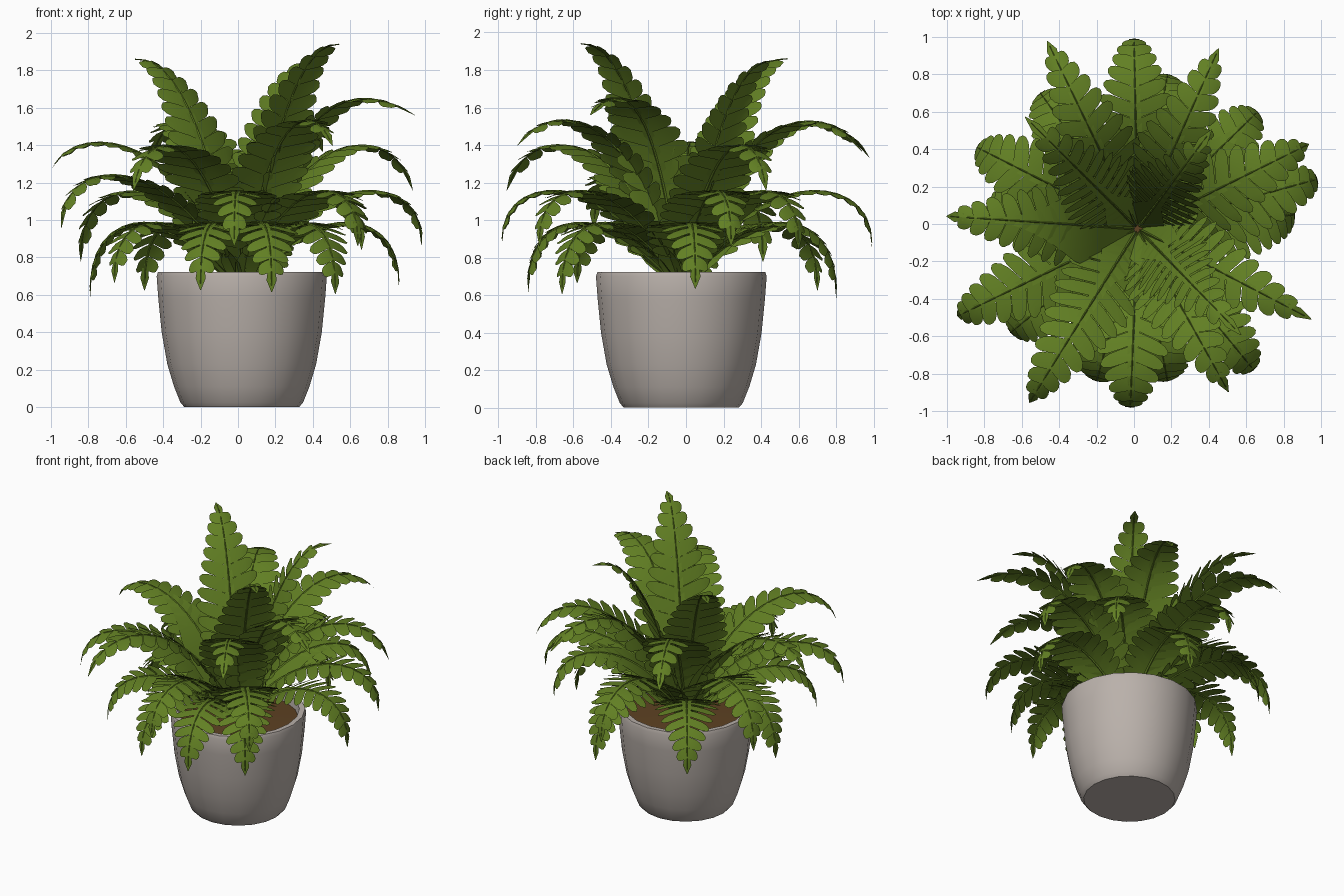
import bpy, bmesh, math
from mathutils import Vector

cube = bpy.data.objects.get("Cube")
if cube:
    bpy.data.objects.remove(cube, do_unlink=True)

CENTRE = Vector((0.02, -0.025, 0))


def material(name, rgb):
    m = bpy.data.materials.new(name)
    m.use_nodes = True
    m.diffuse_color = (*rgb, 1)
    m.node_tree.nodes["Principled BSDF"].inputs["Base Color"].default_value = (*rgb, 1)
    return m


LEAF = material("leaf green", (0.122, 0.215, 0.017))
CLAY = material("warm grey clay", (0.49, 0.44, 0.405))
SOIL = material("brown soil", (0.11, 0.053, 0.016))


def finish(bm, name, mat, angle):
    mesh = bpy.data.meshes.new(name)
    bm.to_mesh(mesh)
    bm.free()
    mesh.materials.append(mat)
    ob = bpy.data.objects.new(name, mesh)
    bpy.context.collection.objects.link(ob)
    bpy.ops.object.select_all(action='DESELECT')
    ob.select_set(True)
    bpy.context.view_layer.objects.active = ob
    bpy.ops.object.shade_smooth_by_angle(angle=math.radians(angle))
    return ob


def lathe(name, profile, mat, sides=20):
    bm = bmesh.new()
    verts = [bm.verts.new(CENTRE + Vector((r, 0, z))) for r, z in profile]
    edges = [bm.edges.new(p) for p in zip(verts, verts[1:])]
    bmesh.ops.spin(bm, geom=verts + edges, cent=CENTRE, axis=(0, 0, 1),
                   angle=2 * math.pi, steps=sides, use_duplicate=False)
    bmesh.ops.remove_doubles(bm, verts=bm.verts, dist=0.001)
    bmesh.ops.recalc_face_normals(bm, faces=bm.faces)
    return finish(bm, name, mat, 38)


# Pot with an open rim, and the soil inside it
lathe("pot", [(0, 0), (0.307, 0), (0.328, 0.025), (0.362, 0.11), (0.398, 0.23), (0.428, 0.4),
              (0.446, 0.58), (0.455, 0.7), (0.448, 0.722), (0.41, 0.72), (0.4, 0.62)], CLAY)
lathe("soil", [(0.405, 0.655), (0.2, 0.665), (0, 0.67)], SOIL)


def width_at(s):
    """Half width of the frond at fraction s of its length."""
    if s < 0.44:
        t = s / 0.44
        return 0.04 + 0.192 * t * (2 - t)
    return 0.232 - 0.205 * ((s - 0.44) / 0.56) ** 1.25


def frond(name, tip, controls, web, pitch=0.064):
    """Build one frond; its blade stays uncut up to the fraction web of its length."""
    tip = Vector(tip)
    out = Vector((tip.x - CENTRE.x, tip.y - CENTRE.y, 0))
    reach = out.length
    out.normalize()
    side = Vector((-out.y, out.x, 0))
    ctrl = [Vector((0.015, 0.64)), *controls(reach, tip.z), Vector((reach, tip.z))]

    def bezier(t):
        a, b, c, d = ctrl
        u = 1 - t
        return a * u ** 3 + b * (3 * u * u * t) + c * (3 * u * t * t) + d * t ** 3

    # Even spacing along the arching path
    fine = [bezier(i / 60) for i in range(61)]
    lengths = [0.0]
    for p, q in zip(fine, fine[1:]):
        lengths.append(lengths[-1] + (q - p).length)
    total = lengths[-1]

    def point(s, across, lift=0.0):
        want = max(0.0, min(s, 1.0)) * total
        i = next((k for k in range(60) if lengths[k + 1] >= want), 59)
        f = min(1.0, (want - lengths[i]) / (lengths[i + 1] - lengths[i]))
        p = fine[i].lerp(fine[i + 1], f)
        d = (fine[i + 1] - fine[i]).normalized()
        p = p + d * max(0.0, s - 1) * total + Vector((-d.y, d.x)) * lift
        return CENTRE + out * p.x + side * across + Vector((0, 0, p.y))

    bm = bmesh.new()

    def strip(rows):
        rings = [[bm.verts.new(p) for p in row] for row in rows]
        for a, b in zip(rings, rings[1:]):
            for i in range(len(a) - 1):
                bm.faces.new((a[i], b[i], b[i + 1], a[i + 1]))

    # Midrib: a raised ridge over a web of blade that narrows outward
    steps = [i / 20 for i in range(21)]
    strip([[point(s, x * (0.011 - 0.008 * s), z * (0.011 - 0.008 * s))
            for x, z in ((1, -0.3), (0, 1), (-1, -0.3), (0, -1), (1, -0.3))] for s in steps])
    strip([[point(s, k * width_at(s) * max(0.16, min(0.92, 0.92 - 2.4 * (s - web))))
            for k in (1, 0, -1)] for s in steps])

    # Leaflets: paired tapering blades swept toward the tip
    first = web + 0.05
    for n in range(int((0.99 - first) / pitch)):
        s0 = first + pitch * n
        w = width_at(s0)
        for sgn in (1, -1):
            rows = []
            for f, chord in ((0, 0.47), (0.35, 0.5), (0.7, 0.47), (0.9, 0.34), (1, 0.1)):
                mid = s0 + f * w * 0.4 / total
                rows.append([point(mid + k * chord * pitch, sgn * f * w,
                                   0.004 * k - 0.018 * f * f) for k in (-sgn, 0, sgn)])
            strip(rows)

    # Pointed end leaflet
    strip([[point(s, k * w) for k in (1, 0, -1)]
           for s, w in ((0.93, 0.02), (0.975, 0.028), (1.03, 0.002))])
    return finish(bm, name, LEAF, 50)


def arching(apex, spread=1.0, start=0.36):
    def controls(reach, z):
        high = apex + (apex - (0.64 + z) / 2) / 3
        return Vector((start * reach, high)), Vector((spread * reach, high))
    return controls


def upright(reach, z):
    return Vector((0.25 * reach, 1.25)), Vector((0.53 * reach, z + 0.02))


# Fronds by tier: name, curve, uncut fraction, tips
TIERS = [
    ("upright_frond", upright, 0.08,
     [(0.54, -0.56, 1.94), (-0.55, 0.54, 1.86), (0.39, 0.47, 1.85)]),
    ("high_frond", arching(1.48, 0.8, 0.3), 0.1,
     [(0.44, 0.91, 1.4), (-0.45, 0.95, 1.37), (0.49, -0.87, 1.43)]),
    ("raised_frond", arching(1.575, 0.7, 0.3), 0.1, [(0.91, -0.49, 1.58)]),
    ("middle_frond", arching(1.375, 0.88, 0.32), 0.1,
     [(0.92, 0.42, 1.2), (-0.55, -0.94, 1.2)]),
    ("broad_middle_frond", arching(1.375, 0.88, 0.32), 0.42, [(-0.98, 0.04, 1.3)]),
    ("side_frond", arching(1.23, 0.97), 0.1, [(-0.94, -0.49, 1.0)]),
    ("lower_frond", arching(1.15), 0.1,
     [(0, 0.99, 0.88), (-0.02, -0.98, 0.9), (0.98, 0.24, 0.9), (0.64, -0.78, 0.9),
      (-0.84, 0.41, 0.82)]),
    ("broad_lower_frond", arching(1.15), 0.42, [(0.66, 0.6, 0.88)]),
    ("drooping_frond", arching(0.985, 1.0, 0.4), 0.15,
     [(0.86, 0.05, 0.67), (0.18, -0.84, 0.65), (-0.2, -0.84, 0.66), (-0.66, -0.58, 0.7),
      (0.52, -0.66, 0.64), (0.18, 0.8, 0.62), (-0.79, 0.08, 0.62), (-0.5, 0.7, 0.66)]),
]
for label, curve, uncut, tips in TIERS:
    for i, tip in enumerate(tips):
        frond(f"{label}_{i + 1}", tip, curve, uncut)
